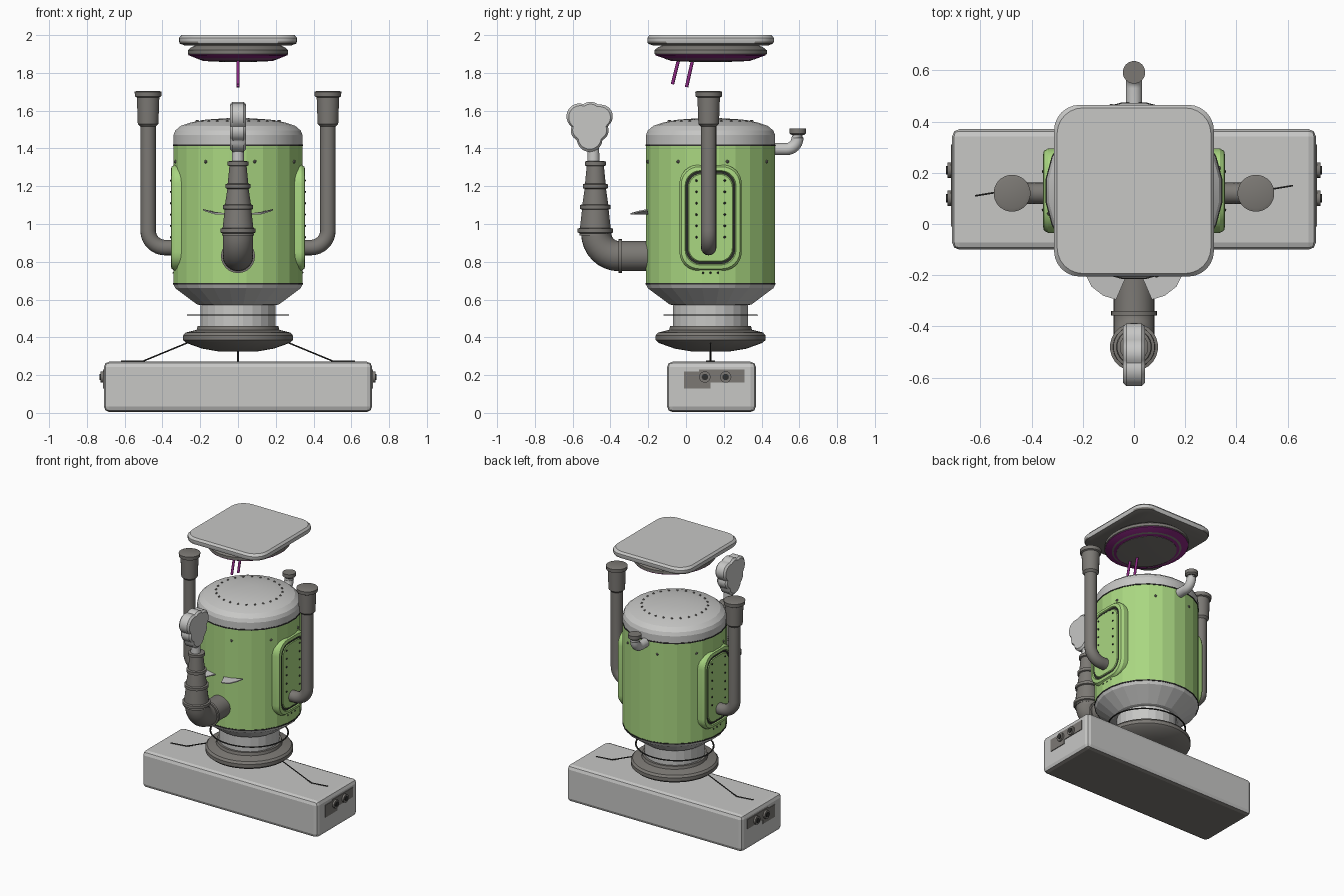
import bpy, bmesh, math
from mathutils import Vector, Matrix

if "Cube" in bpy.data.objects:
    bpy.data.objects.remove(bpy.data.objects["Cube"])

def mat(name, c):
    m = bpy.data.materials.new(name)
    m.diffuse_color = (*c, 1)
    m.use_nodes = True
    m.node_tree.nodes["Principled BSDF"].inputs["Base Color"].default_value = m.diffuse_color
    return m

GREEN = mat("light green", (0.40, 0.68, 0.22))
LIGHT = mat("light grey", (0.57, 0.57, 0.56))
DARK = mat("warm dark grey", (0.20, 0.19, 0.175))
BLACK = mat("near black", (0.03, 0.03, 0.028))
PURPLE = mat("purple", (0.26, 0.02, 0.22))
CY = 0.13  # body axis position in y

def finish(name, bm, mats, angle=None):
    bmesh.ops.recalc_face_normals(bm, faces=bm.faces)
    me = bpy.data.meshes.new(name)
    bm.to_mesh(me)
    bm.free()
    for m in mats:
        me.materials.append(m)
    ob = bpy.data.objects.new(name, me)
    bpy.context.collection.objects.link(ob)
    if angle:
        bpy.ops.object.select_all(action='DESELECT')
        ob.select_set(True)
        bpy.context.view_layer.objects.active = ob
        bpy.ops.object.shade_smooth_by_angle(angle=math.radians(angle))
    return ob

def loft(name, loops, mats, angle=None, rule=None, close=False):
    """Skin a list of equal-length point loops; cap the ends unless closed."""
    bm = bmesh.new()
    vs = [[bm.verts.new(p) for p in l] for l in loops]
    n = len(vs[0])
    pairs = list(zip(vs, vs[1:])) + ([(vs[-1], vs[0])] if close else [])
    for a, b in pairs:
        for i in range(n):
            j = (i + 1) % n
            bm.faces.new((a[i], a[j], b[j], b[i]))
    if not close:
        bm.faces.new(vs[0])
        bm.faces.new(vs[-1])
    bmesh.ops.recalc_face_normals(bm, faces=bm.faces)
    if rule:
        for f in bm.faces:
            f.normal_update()
            f.material_index = rule(f)
    return finish(name, bm, mats, angle)

def lathe(name, prof, x, y, mats, seg=24, angle=None, rule=None, sy=1):
    ts = [2 * math.pi * (i + .5) / seg for i in range(seg)]
    return loft(name, [[(x + r * math.cos(t), y + r * sy * math.sin(t), z) for t in ts]
                       for r, z in prof], mats, angle, rule)

def tube(name, pts, r, m, seg=16, elbow=0):
    """Round pipe along a path, corners replaced by arcs of size elbow."""
    P = [Vector(p) for p in pts]
    path = [P[0]]
    for a, b, c in zip(P, P[1:], P[2:]):
        s, e = b + (a - b).normalized() * elbow, b + (c - b).normalized() * elbow
        ctr = s + e - b
        for k in range(9):
            t = k / 8 * math.pi / 2
            path.append(ctr + (s - ctr) * math.cos(t) + (e - ctr) * math.sin(t))
    path.append(P[-1])
    loops = []
    for i, p in enumerate(path):
        d = (path[min(i + 1, len(path) - 1)] - path[max(i - 1, 0)]).normalized()
        u = d.cross(Vector((0, 1, 0)) if abs(d.y) < .01 else Vector((1, 0, 0))).normalized()
        v = d.cross(u)
        loops.append([p + u * r * math.cos(2 * math.pi * k / seg) + v * r * math.sin(2 * math.pi * k / seg)
                      for k in range(seg)])
    return loft(name, loops, [m], 40)

def rrect(w, h, r, n=6):
    return [(sx * (w - r) + r * math.cos(a), sz * (h - r) + r * math.sin(a))
            for q, (sx, sz) in enumerate([(1, 1), (-1, 1), (-1, -1), (1, -1)])
            for a in [math.pi / 2 * (q + k / n) for k in range(n + 1)]]

def rivets(name, pts, r, m):
    bm = bmesh.new()
    for p in pts:
        bmesh.ops.create_icosphere(bm, subdivisions=1, radius=r, matrix=Matrix.Translation(p))
    return finish(name, bm, [m])

under = lambda f: 1 if f.normal.z < -0.4 else 0

# base block with chamfered edges and dark underside
bm = bmesh.new()
bmesh.ops.create_cube(bm, size=1, matrix=Matrix.Translation((0, .135, .138)) @ Matrix.Diagonal((1.42, .47, .266, 1)))
bmesh.ops.bevel(bm, geom=bm.edges[:], offset=.028, segments=2, profile=.5, affect='EDGES')
for f in bm.faces:
    f.normal_update()
    f.material_index = under(f)
finish("base_block", bm, [LIGHT, DARK])

# end plates, sockets and bolts on the base
for s in (-1, 1):
    bm = bmesh.new()
    bmesh.ops.create_cube(bm, size=1, matrix=Matrix.Translation((s * .711, .06, .175)) @ Matrix.Diagonal((.008, .14, .09, 1)))
    bmesh.ops.create_cube(bm, size=1, matrix=Matrix.Translation((s * .711, .19, .195)) @ Matrix.Diagonal((.008, .24, .07, 1)))
    finish("base_end_plate", bm, [DARK])
    for y in (.10, .21):
        tube("base_end_bolt", [(s * .70, y, .19), (s * .728, y, .19)], .03, DARK)
        tube("base_bolt_core", [(s * .71, y, .19), (s * .733, y, .19)], .017, BLACK)

# body shell
lathe("green_body", [(.345, .68), (.345, 1.42)], 0, CY, [GREEN])
lathe("dome", [(.345, 1.42), (.345, 1.47), (.335, 1.495), (.305, 1.52), (.25, 1.538), (.17, 1.553), (.06, 1.56)],
      0, CY, [LIGHT], angle=20)
lathe("lower_cone", [(.20, .44), (.20, .57), (.22, .575), (.335, .66), (.345, .68)], 0, CY, [LIGHT])
for z in (.683, 1.418):
    lathe("body_seam", [(.3, z - .004), (.348, z - .004), (.348, z + .004), (.3, z + .004)], 0, CY, [BLACK])
lathe("foot_flange", [(.10, .325), (.19, .34), (.275, .37), (.292, .385), (.292, .41), (.28, .425),
                      (.22, .44), (.215, .46), (.15, .46)], 0, CY, [DARK], 32, 25)
tube("centre_spike", [(0, CY, .26), (0, CY, .34)], .006, BLACK, 8)
N = 40
loft("wire_ring", [[(math.cos(t) * (.265 + .006 * math.cos(k * math.pi / 3)),
                     CY + math.sin(t) * (.245 + .006 * math.cos(k * math.pi / 3)),
                     .518 + .004 * math.sin(k * math.pi / 3)) for k in range(6)]
                   for t in [2 * math.pi * i / N for i in range(N)]], [BLACK], close=True)
for s in (-1, 1):
    tube("support_wire", [(s * .27, CY, .37), (s * .5, CY, .275)], .004, BLACK, 6)
    tube("support_wire_end", [(s * .5, CY, .274), (s * .62, CY + s * .02, .274)], .004, BLACK, 6)

# rivets on the dome and around the body top
ring = [2 * math.pi * i / 24 for i in range(24)]
rivets("dome_rivets", [(.22 * math.cos(t), CY + .22 * math.sin(t), 1.544) for t in ring], .008, DARK)
rivets("body_rivets", [(.342 * math.cos(t), CY + .342 * math.sin(t), 1.33) for t in ring[1::3]], .01, DARK)

# side panels, vertical pipes (mirrored)
for s in (-1, 1):
    steps = [(.165, .28, .28), (.165, .28, .335), (.155, .27, .352), (.135, .25, .356),
             (.13, .245, .348), (.12, .235, .348), (.115, .23, .354)]
    loft("side_panel", [[(s * x, .13 + a, 1.033 + b) for a, b in rrect(w, h, w * .6)]
                        for w, h, x in steps], [GREEN], 25)
    loft("panel_groove", [[(s * x, .13 + a, 1.033 + b) for a, b in rrect(w, w + .115, w * .6)]
                          for w, x in [(.130, .345), (.130, .3495), (.120, .3495), (.120, .345)]], [BLACK], close=True)
    rivets("panel_rivets", [(s * .354, y, .93 + .06 * k) for y in (.055, .205) for k in range(6)]
           + [(s * .34, .13 + d, .742) for d in (-.04, 0, .04)], .007, BLACK)
    tube("side_pipe", [(s * .32, .12, .875), (s * .476, .12, .875), (s * .476, .12, 1.56)], .041, DARK, elbow=.09)
    lathe("side_pipe_cap", [(.04, 1.515), (.055, 1.53), (.06, 1.67), (.07, 1.675), (.072, 1.70), (.058, 1.705)],
          s * .476, .12, [DARK], 24, 30)
    # whisker fins at the front, thin leaf plates
    leaf = [(.02, -.18), (.09, -.20), (.185, -.205), (.165, -.245), (.12, -.28), (.07, -.295)]
    loft("whisker_fin", [[(s * x, y, z + .4 * max(0, x - .13)) for x, y in leaf] for z in (1.05, 1.057)], [LIGHT])

# front spout: elbow pipe, tapered stack, rings
tube("front_pipe", [(0, -.15, .83), (0, -.475, .83), (0, -.475, .97)], .08, DARK, 24, .12)
tube("front_pipe_flange", [(0, -.34, .83), (0, -.358, .83)], .09, DARK, 24)
stack = [(.085, .94)]
for z, r in [(.965, .09), (1.09, .077), (1.20, .063), (1.32, .052)]:
    stack += [(r - .006, z - .014), (r + .004, z - .01), (r + .004, z + .01), (r - .008, z + .014)]
lathe("front_stack", stack, 0, -.48, [DARK], 24, 30)
lathe("steam_neck", [(.033, 1.32), (.03, 1.42)], 0, -.49, [LIGHT], 16, 40)

# steam puff: outline of overlapping lobes, extruded and bevelled
LOBES = [(-.055, .045, .068), (.06, .045, .062), (.005, .062, .06), (.0, -.075, .068), (.045, -.03, .055), (-.045, -.03, .055)]
outline = []
for i in range(64):
    d = Vector((math.cos(i * math.pi / 32), math.sin(i * math.pi / 32)))
    best = .05
    for x, z, a in LOBES:
        b = d.dot(Vector((x, z)))
        q = a * a - x * x - z * z + b * b
        if q > 0:
            best = max(best, b + math.sqrt(q))
    outline.append(d * best)
loft("steam_puff", [[(x, -.51 + p.x * k, 1.525 + p.y * k) for p in outline]
                    for x, k in [(-.042, .9), (-.03, 1), (.03, 1), (.042, .9)]], [LIGHT], 35)

# rear spout
tube("rear_spout", [(0, .42, 1.396), (0, .59, 1.396), (0, .59, 1.485)], .032, LIGHT, elbow=.06)
lathe("rear_spout_rim", [(.032, 1.47), (.044, 1.48), (.044, 1.505), (.03, 1.505)], 0, .592, [DARK], 20, 30)

# floating lid: rounded square slab over a dish with a purple ring
loft("lid_slab", [[(a, CY + b, z) for a, b in rrect(.312 - k, .335 - k, .1)]
                  for z, k in [(1.945, .03), (1.955, .004), (1.965, 0), (1.985, 0), (2.0, .012)]], [LIGHT, DARK], 30, under)
lathe("lid_dish", [(.21, 1.872), (.255, 1.893), (.267, 1.90), (.267, 1.92), (.25, 1.935), (.22, 1.95)],
      0, CY, [DARK], 32, 30, sy=1.12)
lathe("lid_purple_ring", [(.19, 1.865), (.262, 1.893), (.262, 1.9), (.2, 1.9)], 0, CY, [PURPLE], 32, 30, sy=1.12)
lathe("lid_underside", [(.08, 1.858), (.19, 1.863), (.19, 1.88)], 0, CY, [DARK], 32, 30, sy=1.12)
for y in (-.04, .035):
    tube("purple_rod", [(0, y, 1.868), (0, y - .032, 1.725 if y > 0 else 1.74)], .009, PURPLE, 10)
